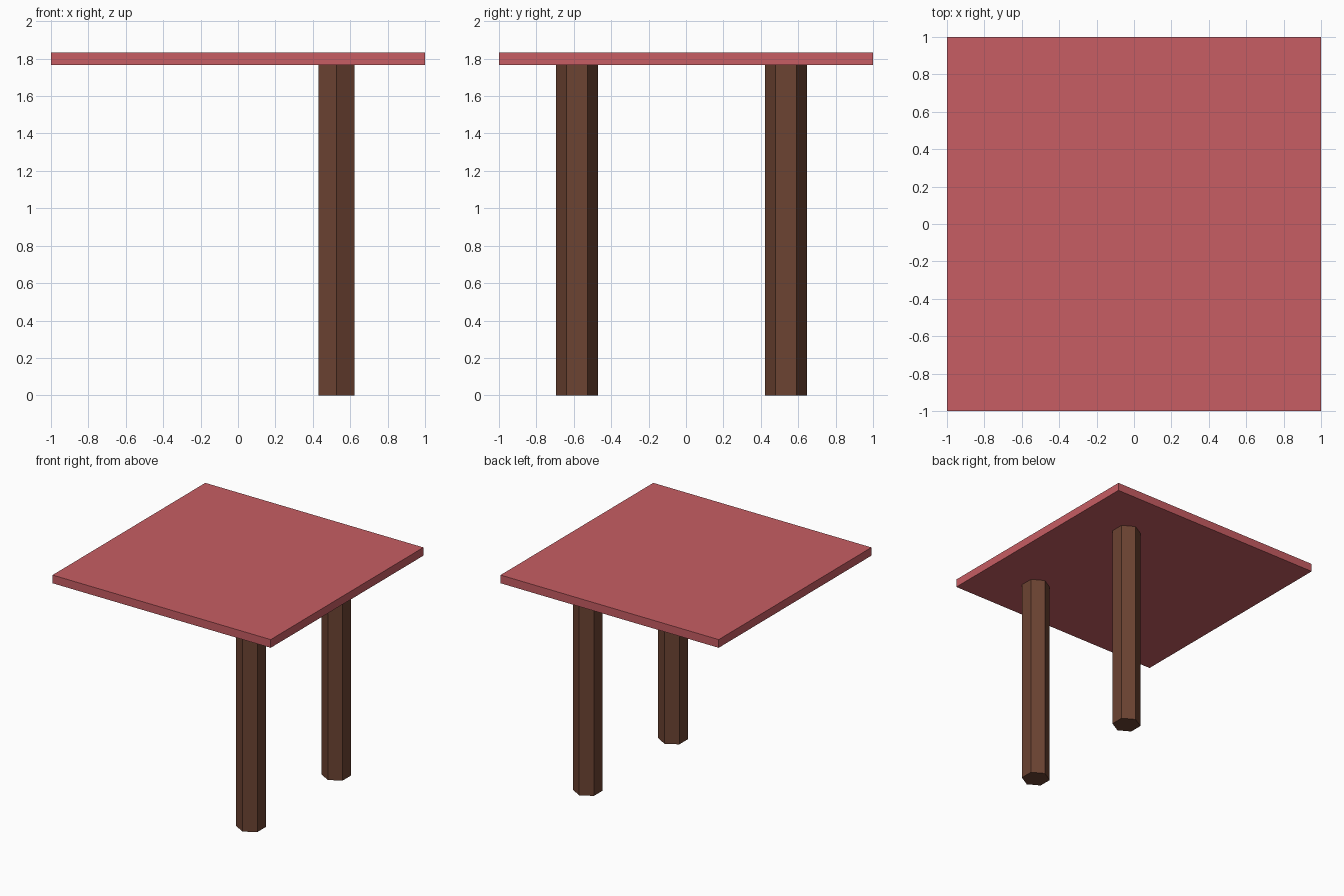
import bpy
import math

if "Cube" in bpy.data.objects:
    bpy.data.objects.remove(bpy.data.objects["Cube"])


def make_material(name, color):
    mat = bpy.data.materials.new(name)
    mat.diffuse_color = (*color, 1.0)
    mat.use_nodes = True
    mat.node_tree.nodes["Principled BSDF"].inputs["Base Color"].default_value = mat.diffuse_color
    return mat


red = make_material("red_paint", (0.57, 0.11, 0.125))
brown = make_material("brown_wood", (0.15, 0.056, 0.032))

TOP_Z, UNDER_Z = 1.834, 1.766
LEG_RADIUS = 0.112

# Square slab top
bpy.ops.mesh.primitive_cube_add(size=1, location=(0, 0, (TOP_Z + UNDER_Z) / 2))
top = bpy.context.object
top.name = "table_top"
top.scale = (2, 2, TOP_Z - UNDER_Z)
bpy.ops.object.transform_apply(location=False, rotation=False, scale=True)
top.data.materials.append(red)


# Hexagonal leg with its corners pointing front and back
def add_leg(name, x, y):
    bpy.ops.mesh.primitive_cylinder_add(
        vertices=6, radius=LEG_RADIUS, depth=UNDER_Z, location=(x, y, UNDER_Z / 2))
    leg = bpy.context.object
    leg.name = name
    # Keep a corner on the y axis
    v = leg.data.vertices[0].co
    leg.rotation_euler.z = math.pi / 2 - math.atan2(v.y, v.x)
    bpy.ops.object.transform_apply(location=False, rotation=True, scale=False)
    leg.data.materials.append(brown)


# Two legs, both on the right-hand side
for name, y in (("front_leg", -0.583), ("back_leg", 0.535)):
    add_leg(name, 0.527, y)
